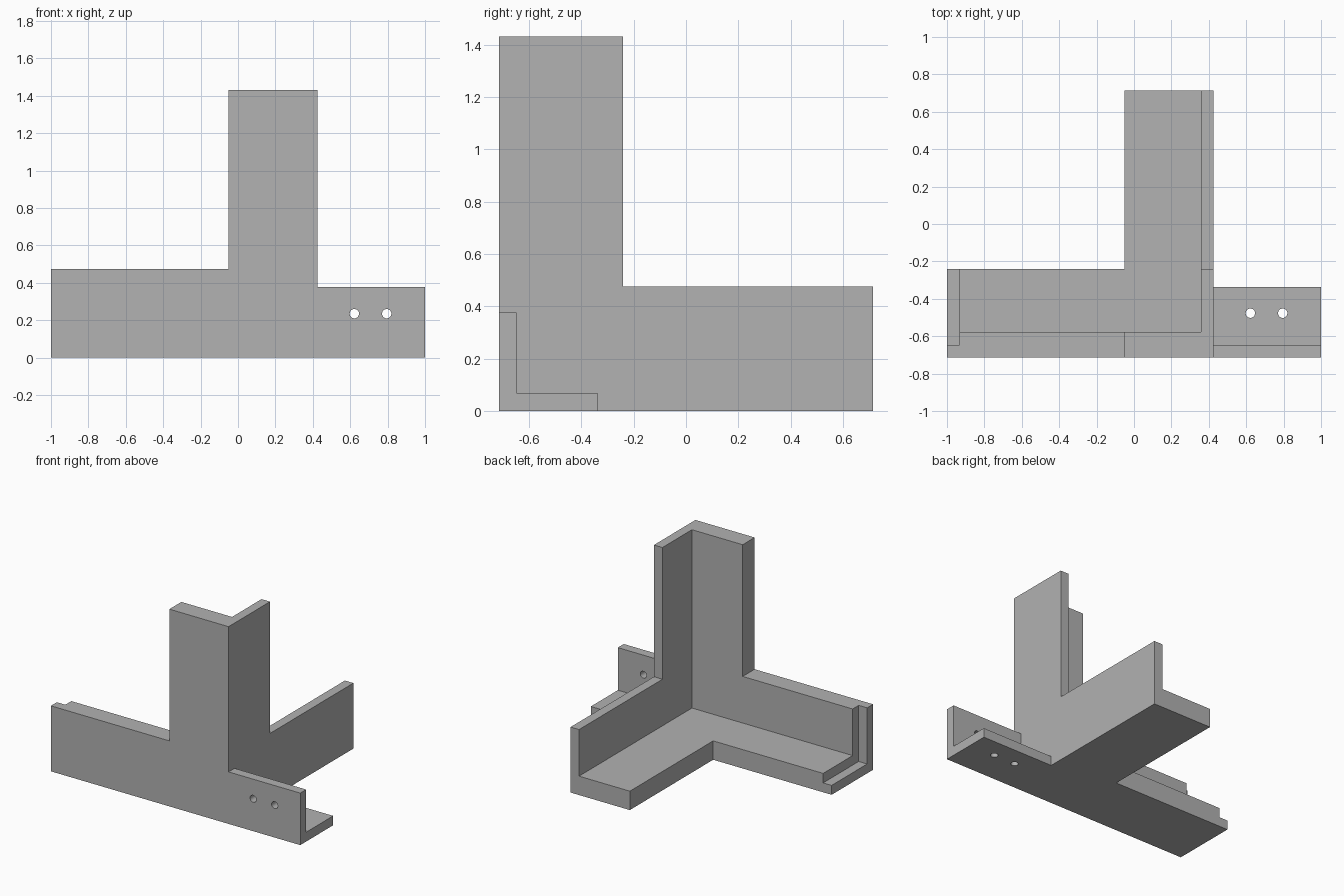
import bpy
import bmesh
import math
from mathutils import Vector, Matrix

if "Cube" in bpy.data.objects:
    bpy.data.objects.remove(bpy.data.objects["Cube"], do_unlink=True)

# Main dimensions
LEFT, RIGHT, SIDE = -1.0, 1.0, 0.425      # arm ends and outer face of the side wall
FRONT, BACK, TOP = -0.715, 0.715, 1.43
ARM = 0.475                               # width of each angle arm
THICK, THIN = 0.137, 0.068                # the two plate thicknesses

grey = bpy.data.materials.new("plain_grey")
grey.use_nodes = True
grey.diffuse_color = (0.445, 0.445, 0.445, 1)
grey.node_tree.nodes["Principled BSDF"].inputs["Base Color"].default_value = grey.diffuse_color


def finish(name, bm):
    bmesh.ops.recalc_face_normals(bm, faces=bm.faces)
    mesh = bpy.data.meshes.new(name)
    bm.to_mesh(mesh)
    bm.free()
    mesh.materials.append(grey)
    obj = bpy.data.objects.new(name, mesh)
    bpy.context.collection.objects.link(obj)
    return obj


def plate(name, axis, start, end, outline):
    """Extrude an outline, given in the other two axes, along one axis."""
    bm = bmesh.new()
    points = []
    for pair in outline:
        co = list(pair)
        co.insert(axis, start)
        points.append(bm.verts.new(co))
    face = bm.faces.new(points)
    out = bmesh.ops.extrude_face_region(bm, geom=[face])
    move = Vector((0, 0, 0))
    move[axis] = end - start
    bmesh.ops.translate(bm, vec=move, verts=[v for v in out["geom"] if isinstance(v, bmesh.types.BMVert)])
    return finish(name, bm)


def drill(name, centre, rotation):
    bm = bmesh.new()
    bmesh.ops.create_cone(bm, cap_ends=True, segments=32, radius1=0.025, radius2=0.025, depth=0.3,
                          matrix=Matrix.Translation(centre) @ rotation)
    return finish(name, bm)


def combine(target, other, operation):
    other.hide_render = True
    mod = target.modifiers.new(other.name, "BOOLEAN")
    mod.operation, mod.solver, mod.object = operation, "EXACT", other
    bpy.context.view_layer.objects.active = target
    bpy.ops.object.modifier_apply(modifier=mod.name)
    bpy.data.objects.remove(other, do_unlink=True)


inner = SIDE - ARM
depth = FRONT + ARM

# Front wall: left arm and upright
bracket = plate("corner_bracket", 1, FRONT, FRONT + THICK, [
    (LEFT, 0), (SIDE, 0), (SIDE, TOP), (inner, TOP), (inner, ARM), (LEFT, ARM)])

# Floor: left arm and back arm
floor = plate("floor", 2, 0, THICK, [
    (LEFT, FRONT), (SIDE, FRONT), (SIDE, BACK), (inner, BACK), (inner, depth), (LEFT, depth)])

# Side wall: back arm and upright
side_wall = plate("side_wall", 0, SIDE - THIN, SIDE, [
    (FRONT, 0), (BACK, 0), (BACK, ARM), (depth, ARM), (depth, TOP), (FRONT, TOP)])

# Thin angle tab on the right end
tab = plate("mounting_tab", 0, SIDE - THIN / 2, RIGHT, [
    (FRONT, 0), (-0.338, 0), (-0.338, THIN), (FRONT + THIN, THIN),
    (FRONT + THIN, 0.377), (FRONT, 0.377)])

for part in (floor, side_wall, tab):
    combine(bracket, part, "UNION")

# Rebate in the left end
rebate = plate("rebate_cutter", 0, LEFT - 0.1, LEFT + THIN, [
    (FRONT + THIN, THIN), (0, THIN), (0, 1), (FRONT + THIN, 1)])
combine(bracket, rebate, "DIFFERENCE")

# Screw holes through both leaves of the tab
for x in (0.622, 0.795):
    combine(bracket, drill("front_hole", (x, FRONT, 0.235), Matrix.Rotation(math.pi / 2, 4, "X")), "DIFFERENCE")
    combine(bracket, drill("floor_hole", (x, -0.477, 0), Matrix.Identity(4)), "DIFFERENCE")

# Merge coplanar faces and smooth only the hole walls
bm = bmesh.new()
bm.from_mesh(bracket.data)
bmesh.ops.remove_doubles(bm, verts=bm.verts, dist=0.0001)
bmesh.ops.dissolve_limit(bm, angle_limit=0.01, verts=bm.verts, edges=bm.edges)
bm.to_mesh(bracket.data)
bm.free()
bpy.ops.object.select_all(action="DESELECT")
bracket.select_set(True)
bpy.context.view_layer.objects.active = bracket
bpy.ops.object.shade_smooth_by_angle(angle=math.radians(30))
